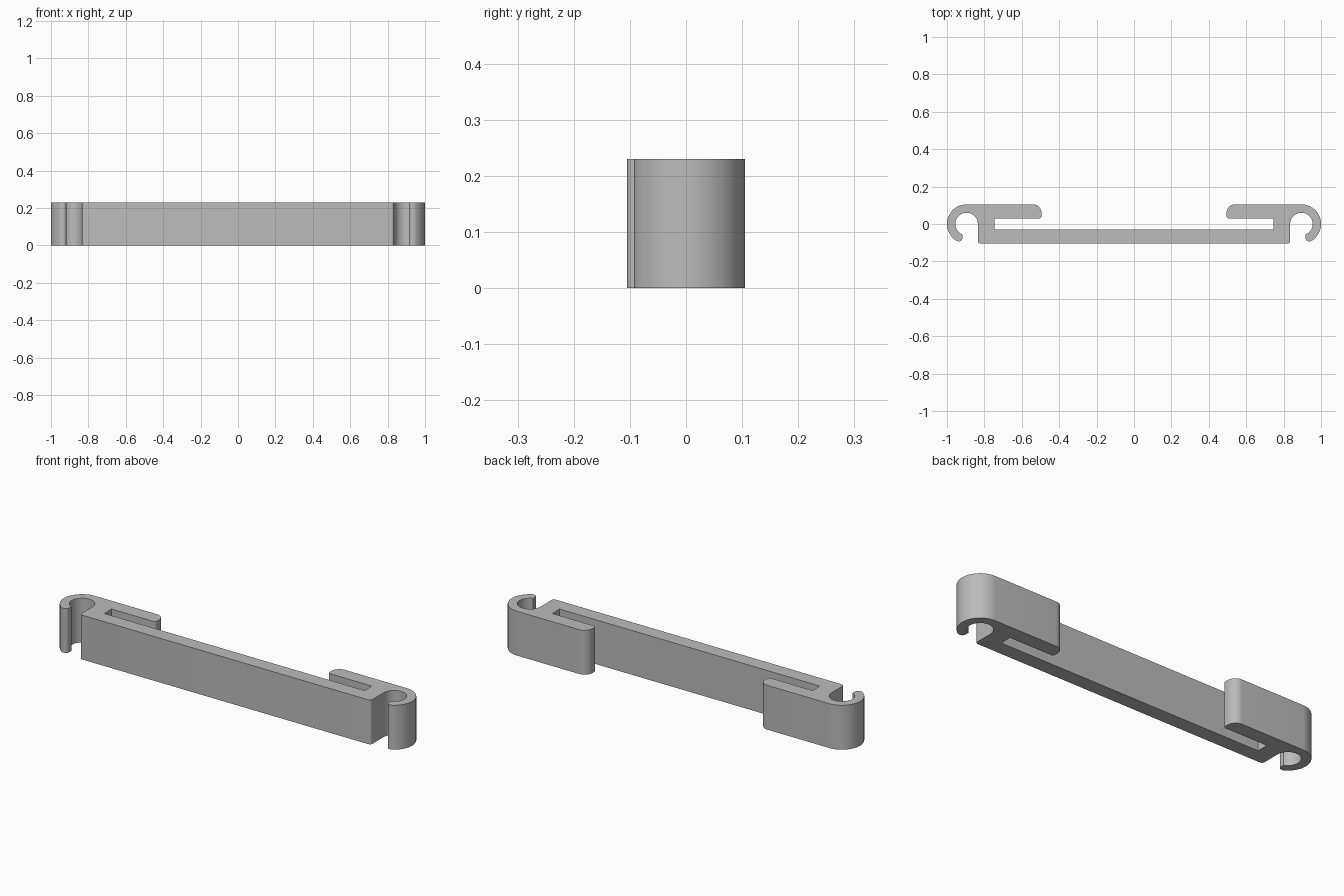
import bpy
import bmesh
from math import cos, sin, radians

cube = bpy.data.objects.get("Cube")
if cube:
    bpy.data.objects.remove(cube, do_unlink=True)

HEIGHT = 0.23
HOOK_X = 0.895


def arc(cx, cy, r, start, end, steps):
    """Points along an arc, angles in degrees."""
    angles = [radians(start + (end - start) * i / steps) for i in range(steps + 1)]
    return [(cx + r * cos(a), cy + r * sin(a)) for a in angles]


# Half of the clip outline, counter-clockwise from the front corner of the bar
half = (
    arc(0.82, -0.09, 0.015, -90, 0, 5)              # rounded bar corner
    + arc(HOOK_X, 0, 0.06, 180, -68, 40)            # inside of the hook
    + arc(0.935, -0.075, 0.018, 180, 287, 8)        # rounded hook tip
    + arc(HOOK_X, 0, 0.105, -60, 90, 32)            # outside of the hook
    + arc(0.54, 0.06, 0.045, 90, 180, 10)           # rounded arm end
    + arc(0.507, 0.042, 0.012, 180, 270, 4)
    + [(0.747, 0.03), (0.747, -0.03)]               # slot end
)
outline = half + [(-x, y) for x, y in reversed(half)]

# Extrude the outline upward
bm = bmesh.new()
base = bm.faces.new([bm.verts.new((x, y, 0)) for x, y in outline])
top = bmesh.ops.extrude_face_region(bm, geom=[base], use_keep_orig=True)
bmesh.ops.translate(bm, vec=(0, 0, HEIGHT),
                    verts=[v for v in top["geom"] if isinstance(v, bmesh.types.BMVert)])
bmesh.ops.recalc_face_normals(bm, faces=bm.faces)
mesh = bpy.data.meshes.new("double_hook_clip")
bm.to_mesh(mesh)
bm.free()

clip = bpy.data.objects.new("double_hook_clip", mesh)
bpy.context.collection.objects.link(clip)

# Plain grey material
colour = (0.5, 0.5, 0.5, 1)
grey = bpy.data.materials.new("plain grey")
grey.use_nodes = True
grey.diffuse_color = colour
grey.node_tree.nodes["Principled BSDF"].inputs["Base Color"].default_value = colour
mesh.materials.append(grey)

# Smooth curves with sharp edges kept
bpy.ops.object.select_all(action="DESELECT")
clip.select_set(True)
bpy.context.view_layer.objects.active = clip
bpy.ops.object.shade_smooth_by_angle(angle=radians(30))
